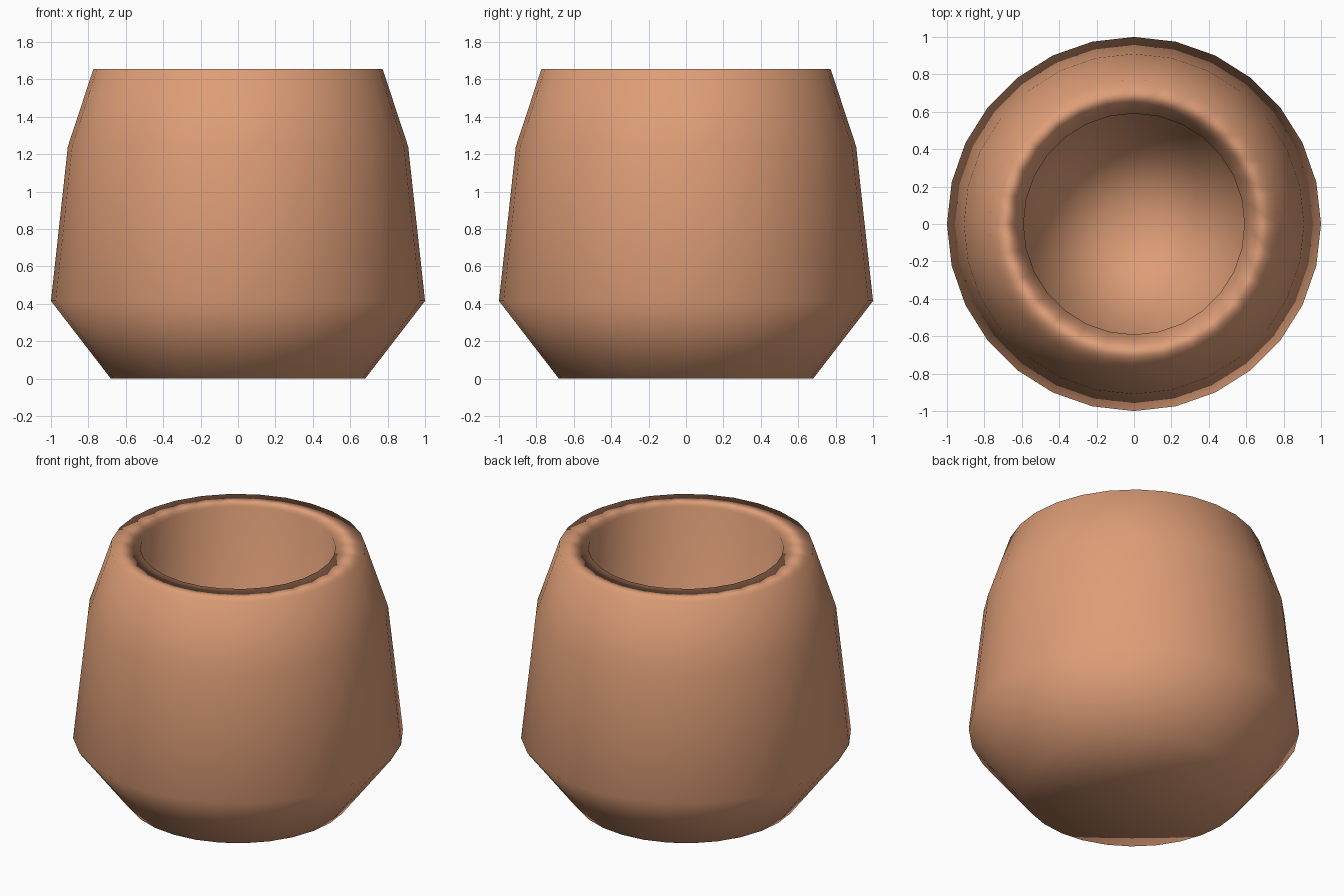
import bpy
import bmesh
import math
from mathutils import Vector

SIDES = 28

cube = bpy.data.objects.get("Cube")
if cube:
    bpy.data.objects.remove(cube, do_unlink=True)

# Warm clay colour
clay = bpy.data.materials.new("terracotta")
clay.use_nodes = True
colour = (0.73, 0.34, 0.185, 1.0)
clay.diffuse_color = colour
shader = next(n for n in clay.node_tree.nodes if n.type == 'BSDF_PRINCIPLED')
shader.inputs["Base Color"].default_value = colour
shader.inputs["Roughness"].default_value = 0.9

# Half section: underside centre, outer wall, flat rim, hollow, floor centre
profile = [
    (0, 0), (0.68, 0), (1.0, 0.415), (0.91, 1.24), (0.773, 1.656),
    (0.591, 1.656), (0.591, 0.7), (0, 0.7),
]

# Turn the section about the vertical axis
bm = bmesh.new()
points = [bm.verts.new((r, 0, z)) for r, z in profile]
edges = [bm.edges.new(pair) for pair in zip(points, points[1:])]
bmesh.ops.spin(bm, geom=points + edges, cent=Vector(), axis=Vector((0, 0, 1)),
               angle=math.tau, steps=SIDES, use_merge=False)
bmesh.ops.remove_doubles(bm, verts=bm.verts, dist=0.001)
bmesh.ops.recalc_face_normals(bm, faces=bm.faces)
for face in bm.faces:
    face.smooth = True

mesh = bpy.data.meshes.new("pot")
bm.to_mesh(mesh)
bm.free()
mesh.materials.append(clay)
pot = bpy.data.objects.new("pot", mesh)
bpy.context.collection.objects.link(pot)

# Soft shading led by the large faces
soft = pot.modifiers.new("soft_shading", 'WEIGHTED_NORMAL')
soft.mode = 'FACE_AREA'
soft.weight = 50
